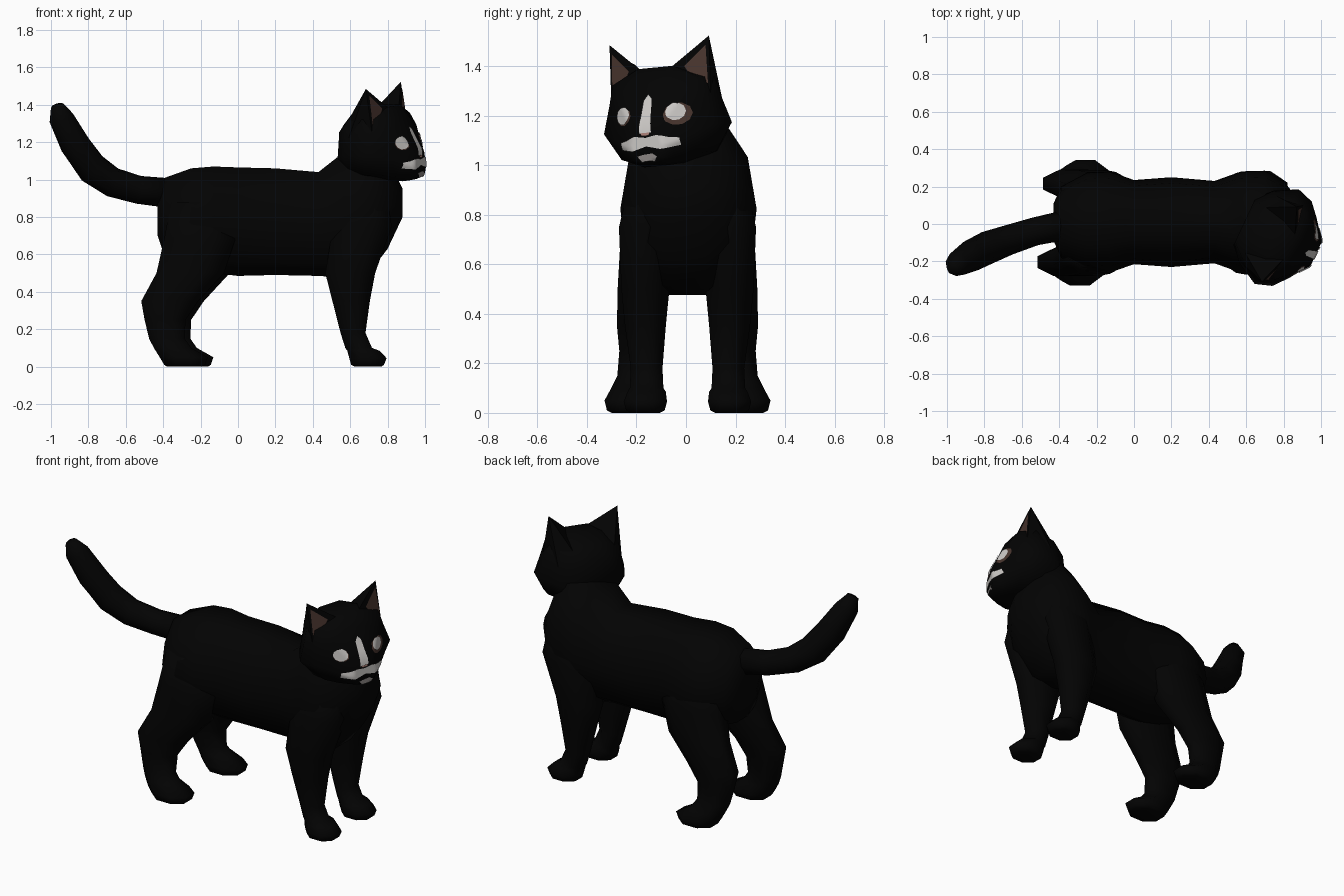
import bpy, bmesh, math
from mathutils import Vector, Matrix
from mathutils.bvhtree import BVHTree

if "Cube" in bpy.data.objects:
    bpy.data.objects.remove(bpy.data.objects["Cube"])


def material(name, rgb):
    m = bpy.data.materials.new(name)
    m.diffuse_color = (*rgb, 1)
    m.use_nodes = True
    m.node_tree.nodes["Principled BSDF"].inputs["Base Color"].default_value = m.diffuse_color
    return m


BLACK = material("black fur", (0.0008, 0.0008, 0.0008))
WHITE = material("white marking", (0.6, 0.58, 0.56))
BROWN = material("brown inner ear", (0.065, 0.035, 0.027))
PINK = material("pink nose", (0.45, 0.24, 0.2))
GREY = material("grey chin", (0.26, 0.24, 0.23))


def finish(name, bm, mats, matrix=None, smooth=True):
    if matrix:
        bm.transform(matrix)
    me = bpy.data.meshes.new(name)
    for f in bm.faces:
        f.smooth = smooth
    bm.to_mesh(me)
    bm.free()
    for m in mats:
        me.materials.append(m)
    ob = bpy.data.objects.new(name, me)
    bpy.context.collection.objects.link(ob)
    return ob


def loft(rings):
    """Skin a list of equal-length point rings and cap both ends."""
    bm = bmesh.new()
    vs = [[bm.verts.new(p) for p in r] for r in rings]
    n = len(vs[0])
    for a, b in zip(vs, vs[1:]):
        for i in range(n):
            j = (i + 1) % n
            bm.faces.new((a[i], a[j], b[j], b[i]))
    bm.faces.new(vs[0])
    bm.faces.new(vs[-1])
    bmesh.ops.recalc_face_normals(bm, faces=bm.faces)
    return bm


def sections(profile, half):
    """Symmetric cross-sections: rows are (x, half width, low z, high z)."""
    full = half + [(-s, t) for s, t in reversed(half)]
    return [[Vector((x, w * s, lo + (hi - lo) * t)) for s, t in full]
            for x, w, lo, hi in profile]


# Torso, from rump to chest
torso = sections([
    (-0.43, .10, .70, .90), (-0.39, .19, .58, 1.01), (-0.25, .265, .53, 1.06),
    (-0.13, .27, .50, 1.07), (0.0, .225, .485, 1.065), (0.2, .24, .49, 1.06),
    (0.43, .22, .485, 1.04), (0.57, .27, .475, 1.15), (0.70, .275, .50, 1.22),
    (0.80, .22, .63, 1.12), (0.88, .12, .80, .95)],
    [(.3, 0), (.75, .12), (1, .45), (.87, .74), (.42, 1)])
finish("torso", loft(torso), [BLACK], Matrix.Translation((0, .01, 0)))


# Legs: rows are (z, back x, front x, y, half depth)
def leg(name, rows, side, dx=0):
    rings = []
    for z, x0, x1, y, ry in rows:
        rings.append([Vector(((x0 + x1) / 2 + dx + (x1 - x0) / 2 * 1.03 * math.cos(a),
                              side * y + .006 + ry * 1.05 * math.sin(a), z))
                      for a in [math.tau * (k + .5) / 8 for k in range(8)]])
    finish(name, loft(rings), [BLACK])


front = [(.95, .56, .80, .15, .08), (.75, .50, .83, .17, .11), (.5, .46, .74, .17, .10),
         (.35, .50, .71, .17, .085), (.18, .545, .685, .165, .066), (.1, .57, .72, .165, .07),
         (.085, .58, .76, .165, .08), (.045, .59, .80, .17, .09), (.01, .60, .785, .17, .08),
         (0, .62, .77, .17, .06)]
hind = [(.88, -.36, -.06, .15, .09), (.68, -.40, .0, .165, .11), (.5, -.44, -.06, .185, .1),
        (.35, -.52, -.20, .21, .077), (.25, -.50, -.27, .215, .062), (.15, -.475, -.275, .225, .06),
        (.1, -.45, -.24, .235, .075), (.05, -.42, -.15, .238, .1), (.01, -.395, -.165, .238, .09),
        (0, -.38, -.18, .238, .07)]
for side, word in ((-1, "near"), (1, "far")):
    leg(f"{word}_front_leg", front, side)
    leg(f"{word}_hind_leg", hind, side, .025 if side > 0 else -.005)

# Tail, sweeping up and towards the front side
path = [(-.34, .0, .925, .08), (-.53, -.04, .945, .075), (-.67, -.085, .985, .08),
        (-.78, -.125, 1.06, .088), (-.87, -.17, 1.185, .085), (-.945, -.215, 1.33, .068),
        (-.967, -.24, 1.395, .035)]
pts = [Vector(p[:3]) for p in path]
rings = []
for i, p in enumerate(pts):
    d = pts[min(i + 1, len(pts) - 1)] - pts[max(i - 1, 0)]
    q = d.to_track_quat('Z', 'Y')
    rings.append([p + q @ Vector((math.cos(a), math.sin(a), 0)) * path[i][3]
                  for a in [math.tau * k / 8 for k in range(8)]])
finish("tail", loft(rings), [BLACK])

# Head, built facing +x, then turned and tilted
POSE = (Matrix.Translation((.762, -.07, 1.18)) @ Matrix.Rotation(math.radians(-25), 4, 'Z')
        @ Matrix.Rotation(math.radians(5), 4, 'X'))
skull = sections([
    (-.19, .14, -.15, .12), (-.12, .215, -.17, .19), (0, .28, -.175, .215),
    (.09, .25, -.18, .215), (.15, .18, -.185, .15), (.19, .125, -.18, .06),
    (.23, .075, -.165, -.02)],
    [(.3, 0), (.72, .09), (1, .37), (.86, .66), (.78, .86), (.3, 1)])
head = loft(skull)
bmesh.ops.triangulate(head, faces=head.faces)
surface = BVHTree.FromBMesh(head)
finish("head", head, [BLACK], POSE)

# Ears, each with a brown panel on the front
for side, word in ((-1, "near"), (1, "far")):
    co = [Vector((f, side * s, u)) for f, s, u in
          ((.03, .222, .325), (.09, .055, .2), (.06, .222, .06), (-.14, .12, .13),
           (-.09, .205, .06))]
    bm = bmesh.new()
    tip, inner, outer, back, rear = [bm.verts.new(c) for c in co]
    bm.faces.new((tip, inner, outer))
    for a, b in ((inner, back), (back, rear), (rear, outer)):
        bm.faces.new((a, b, tip))
    bm.faces.new((inner, back, rear, outer))
    bmesh.ops.recalc_face_normals(bm, faces=bm.faces)
    finish(f"{word}_ear", bm, [BLACK], POSE, False)
    bm = bmesh.new()
    n = (co[1] - co[0]).cross(co[2] - co[0]).normalized()
    n *= .005 if n.x > 0 else -.005
    panel = bm.faces.new([bm.verts.new(co[0] * a + co[1] * b + co[2] * c + n) for a, b, c in
                          ((.82, .08, .1), (.25, .6, .15), (.1, .35, .55), (.25, .05, .7))])
    panel.normal_update()
    if panel.normal.dot(n) < 0:
        panel.normal_flip()
    finish(f"{word}_inner_ear", bm, [BROWN], POSE, False)


# Painted face markings: outlines (side, up) laid on the head surface
def marking(name, outline, mat, lift=.005):
    bm = bmesh.new()
    bm.faces.new([bm.verts.new((0, s, u)) for s, u in outline])
    bmesh.ops.triangulate(bm, faces=bm.faces)
    bmesh.ops.subdivide_edges(bm, edges=bm.edges, cuts=3, use_grid_fill=True)
    for v in bm.verts:
        hit, normal, *_ = surface.ray_cast(Vector((1, v.co.y, v.co.z)), Vector((-1, 0, 0)))
        if hit is None:
            hit, normal, *_ = surface.find_nearest(Vector((.22, v.co.y, v.co.z)))
        v.co = hit + normal * lift
    bmesh.ops.recalc_face_normals(bm, faces=bm.faces)
    if sum(f.normal.x for f in bm.faces) < 0:
        bmesh.ops.reverse_faces(bm, faces=bm.faces)
    finish(name, bm, [mat], POSE)


def oval(s, u, rs, ru, n=10):
    return [(s + rs * math.cos(math.tau * k / n), u + ru * math.sin(math.tau * k / n))
            for k in range(n)]


marking("far_eye_rim", oval(.122, .017, .052, .046), BROWN, .003)
marking("near_eye_rim", oval(-.113, .022, .039, .036), BROWN, .003)
for side, word, r in ((-1, "near", .036), (1, "far", .036)):
    marking(f"{word}_eye", oval(side * .115, .026, r, r), WHITE, .007)
    marking(f"{word}_whisker_patch",
            [(0, -.07), (side * .05, -.062), (side * .09, -.075), (side * .128, -.08),
             (side * .128, -.108), (side * .06, -.12), (0, -.105)], WHITE)
marking("nose_blaze", [(-.026, -.05), (.026, -.05), (.018, .085), (0, .105), (-.018, .08)], WHITE)
marking("nose", [(-.016, -.062), (.016, -.062), (.022, -.05), (-.022, -.05)], PINK, .007)
marking("chin_patch", [(-.025, -.165), (.03, -.165), (.045, -.15), (.025, -.135),
                       (-.02, -.138), (-.042, -.143)], GREY)
